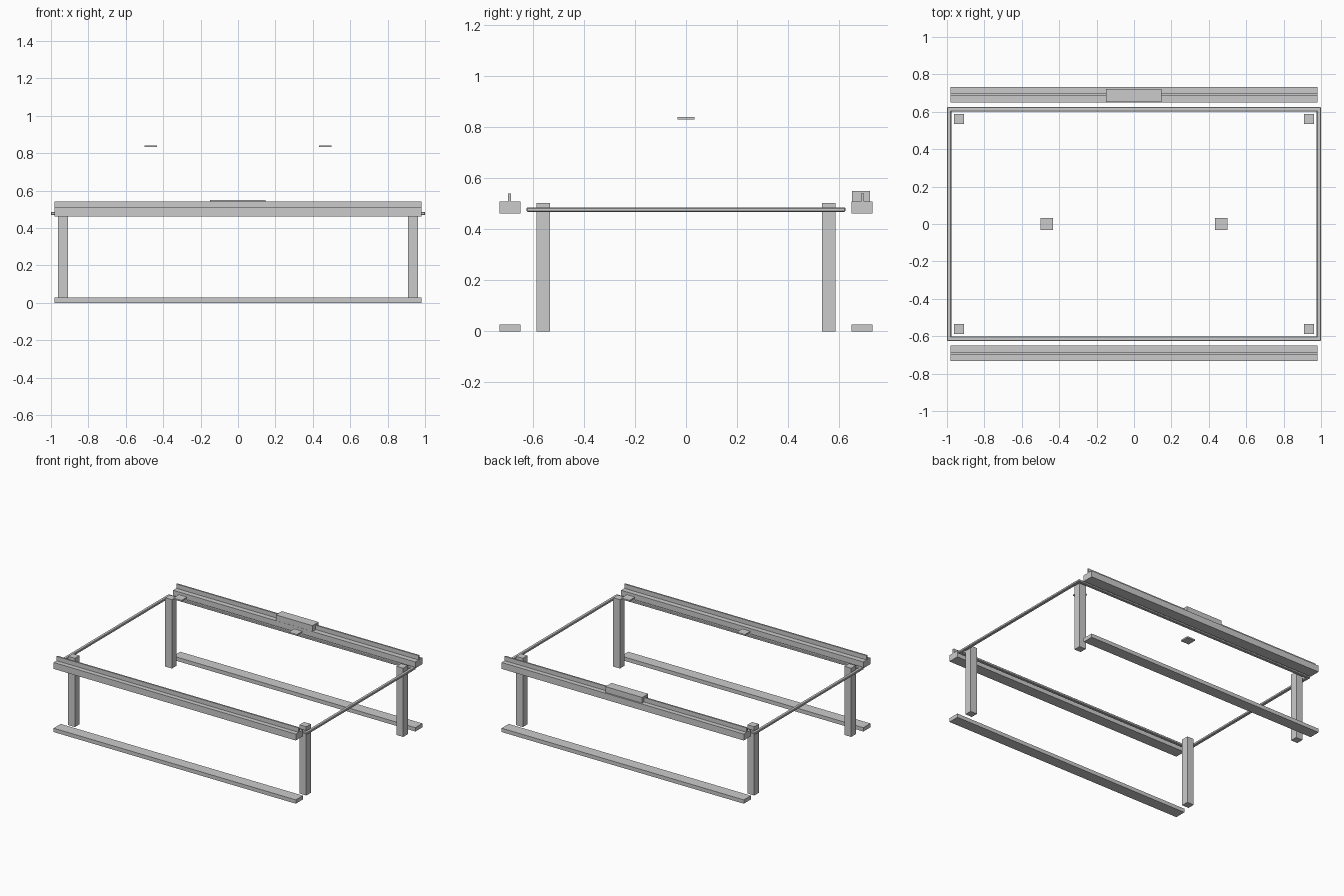
import bpy

if "Cube" in bpy.data.objects:
    bpy.data.objects.remove(bpy.data.objects["Cube"])

def box(name, x, y, z, bevel=0.0):
    """Axis-aligned box from (min, max) ranges, optionally with softened edges."""
    bpy.ops.mesh.primitive_cube_add(
        size=1, location=[(a + b) / 2 for a, b in (x, y, z)])
    ob = bpy.context.object
    ob.name = name
    ob.scale = [b - a for a, b in (x, y, z)]
    bpy.ops.object.transform_apply(location=False, rotation=False, scale=True)
    if bevel:
        mod = ob.modifiers.new("Bevel", 'BEVEL')
        mod.width = bevel
        mod.segments = 1
    return ob

def span(a, b, sign):
    return tuple(sorted((a * sign, b * sign)))

for side, s in (("front", -1), ("back", 1)):
    # Long rails: floor rail, upper rail and the upright fin along it
    y = span(0.65, 0.732, s)
    box(f"{side}_floor_rail", (-0.98, 0.98), y, (0, 0.028))
    box(f"{side}_top_rail", (-0.98, 0.98), y, (0.462, 0.509))
    box(f"{side}_rail_fin", (-0.98, 0.98), span(0.687, 0.698, s), (0.509, 0.541))
    # Corner posts
    for end, e in (("left", -1), ("right", 1)):
        box(f"{side}_{end}_post", span(0.909, 0.963, e),
            span(0.534, 0.587, s), (0, 0.503))
    # Long bars of the rim frame
    box(f"{side}_rim_bar", (-1, 1), span(0.602, 0.625, s), (0.469, 0.486), 0.003)

for end, e in (("left", -1), ("right", 1)):
    # Short bars of the rim frame
    box(f"{end}_rim_bar", span(0.977, 1.0, e), (-0.625, 0.625), (0.469, 0.486), 0.003)
    # Floating square plates above the centre line
    box(f"{end}_plate", span(0.434, 0.5, e), (-0.033, 0.033), (0.832, 0.842))

# Block sitting on the back rail
box("rail_block", (-0.15, 0.147), (0.651, 0.721), (0.509, 0.551))
